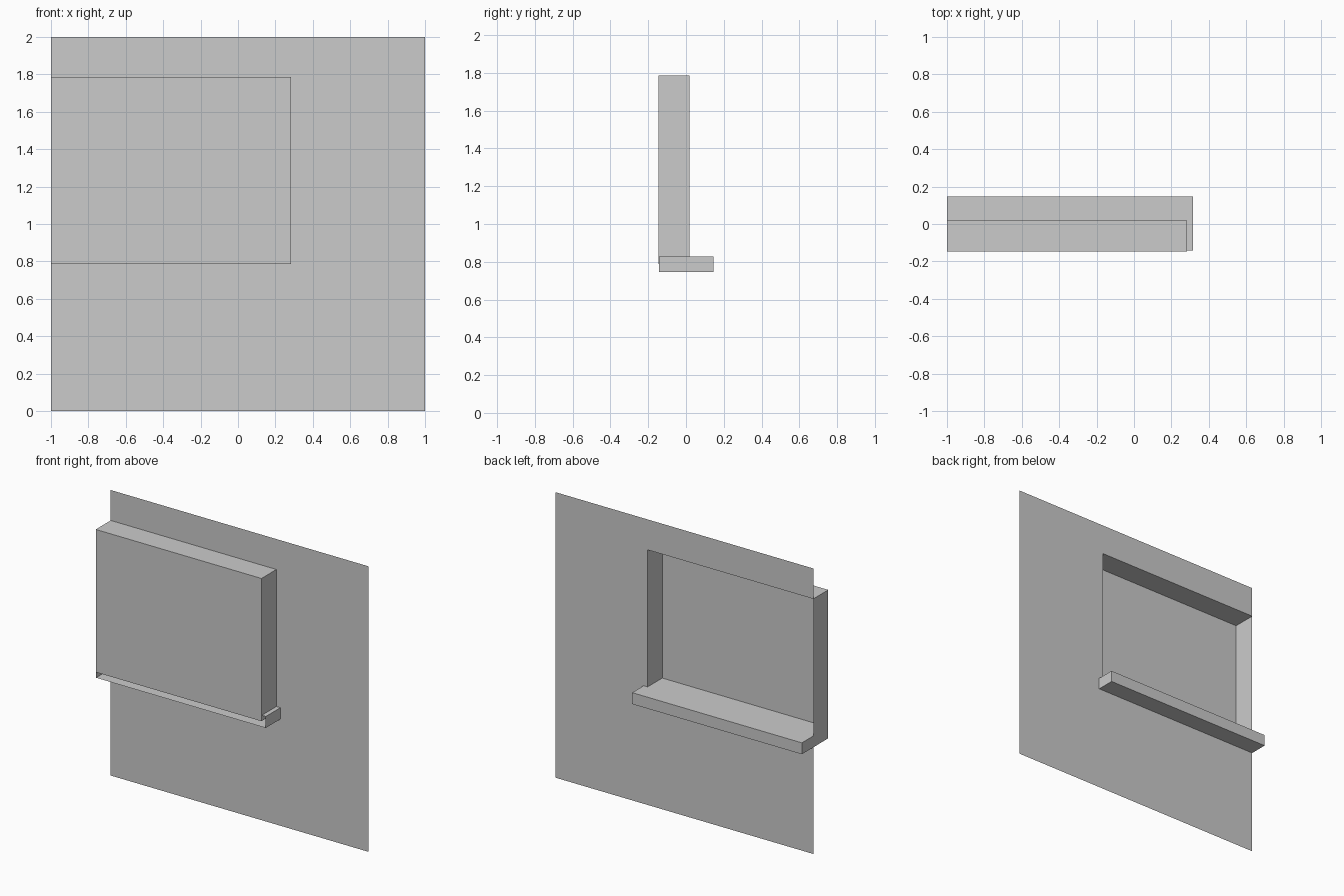
import bpy, bmesh

if "Cube" in bpy.data.objects:
    bpy.data.objects.remove(bpy.data.objects["Cube"])


def make_object(name, bm):
    mesh = bpy.data.meshes.new(name)
    bm.to_mesh(mesh)
    bm.free()
    obj = bpy.data.objects.new(name, mesh)
    bpy.context.collection.objects.link(obj)
    return obj


def open_box(name, lo, hi, open_y):
    """Box shell between two corners, with the side facing open_y (+1 / -1) left out."""
    bm = bmesh.new()
    bmesh.ops.create_cube(bm, size=1)
    for v in bm.verts:
        v.co = [l + (c + 0.5) * (h - l) for c, l, h in zip(v.co, lo, hi)]
    bm.normal_update()
    gone = [f for f in bm.faces if f.normal.y * open_y > 0.9]
    bmesh.ops.delete(bm, geom=gone, context='FACES')
    return make_object(name, bm)


WALL_Y, FRONT_Y = 0.019, -0.146
WIN_RIGHT, WIN_BOTTOM, WIN_TOP = 0.284, 0.787, 1.787

# Thin wall sheet with the window cell left out at its left edge
xs = [-1, WIN_RIGHT, 1]
zs = [0, WIN_BOTTOM, WIN_TOP, 2]
bm = bmesh.new()
grid = [[bm.verts.new((x, WALL_Y, z)) for z in zs] for x in xs]
for i in range(len(xs) - 1):
    for j in range(len(zs) - 1):
        if (i, j) != (0, 1):
            bm.faces.new((grid[i][j], grid[i + 1][j], grid[i + 1][j + 1], grid[i][j + 1]))
bmesh.ops.dissolve_limit(bm, angle_limit=0.01, verts=bm.verts, edges=bm.edges)
make_object("wall", bm)

# Window recess pushed out to the front, open to the back
open_box("window_recess", (-1, FRONT_Y, WIN_BOTTOM), (WIN_RIGHT, WALL_Y, WIN_TOP), 1)

# Sill board passing through the wall, open at its front
open_box("window_sill", (-1, -0.143, 0.747), (0.315, 0.146, 0.827), -1)
